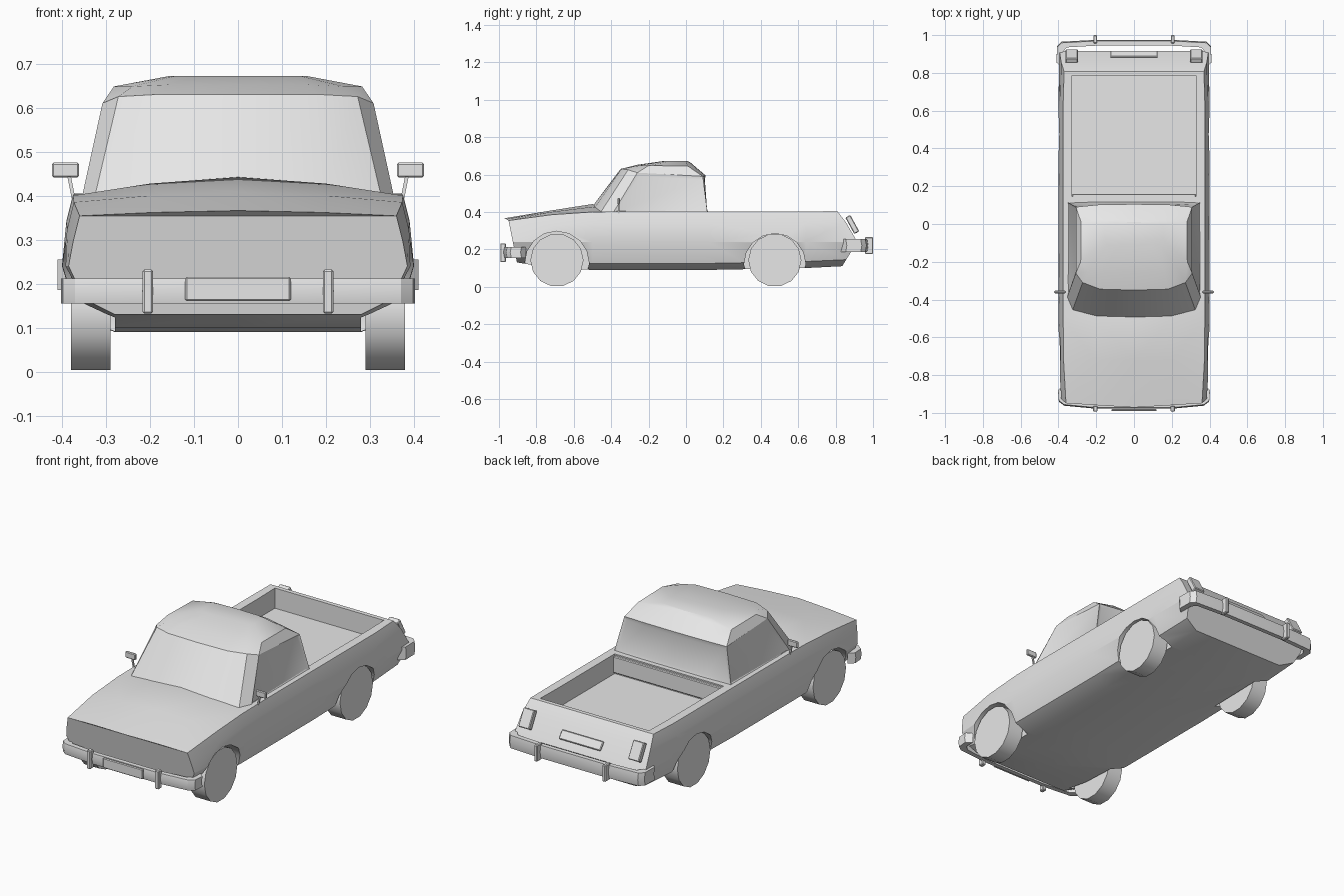
import bpy, bmesh, math
from mathutils import Matrix, Vector

if "Cube" in bpy.data.objects:
    bpy.data.objects.remove(bpy.data.objects["Cube"], do_unlink=True)

paint = bpy.data.materials.new("light_grey")
paint.use_nodes = True
paint.diffuse_color = (0.8, 0.8, 0.8, 1)
paint.node_tree.nodes["Principled BSDF"].inputs["Base Color"].default_value = (0.8, 0.8, 0.8, 1)


def finish(name, bm, angle=25):
    bmesh.ops.recalc_face_normals(bm, faces=bm.faces[:])
    mesh = bpy.data.meshes.new(name)
    bm.to_mesh(mesh)
    bm.free()
    mesh.materials.append(paint)
    obj = bpy.data.objects.new(name, mesh)
    bpy.context.collection.objects.link(obj)
    shade(obj, angle)
    return obj


def shade(obj, angle):
    bpy.ops.object.select_all(action="DESELECT")
    obj.select_set(True)
    bpy.context.view_layer.objects.active = obj
    bpy.ops.object.shade_smooth_by_angle(angle=math.radians(angle))


def loft(halves):
    """Skin mirrored half rings; each half runs centre to centre."""
    bm = bmesh.new()
    rings = []
    for half in halves:
        pts = half + [(-x, y, z) for x, y, z in half[-2:0:-1]]
        rings.append([bm.verts.new(p) for p in pts])
    n = len(rings[0])
    for a, b in zip(rings, rings[1:]):
        for i in range(n):
            j = (i + 1) % n
            bm.faces.new((a[i], a[j], b[j], b[i]))
    for ring in (rings[0], rings[-1]):
        bm.faces.new((ring[0], ring[1], ring[-1]))
        for i in range(1, n // 2 - 1):
            bm.faces.new((ring[i], ring[i + 1], ring[-i - 1], ring[-i]))
        m = n // 2
        bm.faces.new((ring[m - 1], ring[m], ring[m + 1]))
    return bm


def box(name, centre, size, tilt=0, bevel=0.004):
    bm = bmesh.new()
    bmesh.ops.create_cube(bm, size=1)
    bmesh.ops.scale(bm, vec=size, verts=bm.verts)
    if bevel:
        bmesh.ops.bevel(bm, geom=bm.edges[:], offset=bevel, segments=1, affect="EDGES")
    bm.transform(Matrix.Translation(centre) @ Matrix.Rotation(tilt, 4, "X"))
    return finish(name, bm)


def cylinder(name, x, y, z, radius, width, sides):
    bm = bmesh.new()
    bmesh.ops.create_cone(bm, cap_ends=True, segments=sides, radius1=radius,
                          radius2=radius, depth=width)
    bm.transform(Matrix.Translation((x, y, z)) @ Matrix.Rotation(math.pi / 2, 4, "Y"))
    return finish(name, bm, 40)


def cut(obj, cutter):
    mod = obj.modifiers.new("cut", "BOOLEAN")
    mod.operation = "DIFFERENCE"
    mod.solver = "EXACT"
    mod.object = cutter
    bpy.context.view_layer.objects.active = obj
    bpy.ops.object.modifier_apply(modifier=mod.name)
    bpy.data.objects.remove(cutter, do_unlink=True)


# Body: cross-sections from nose to tail
def section(y, w, bottom, shoulder, top, shift=None):
    half = [(0, bottom), (0.28, bottom), (w - 0.035, bottom + 0.035), (w, 0.24),
            (w - 0.01, shoulder - 0.06), (w - 0.025, shoulder),
            (w * 0.5, shoulder + (top - shoulder) * 0.65), (0, top)]
    return [(x, y + (shift(x, z) if shift else 0), z) for x, z in half]


def nose(x, z):
    return (0.36 - z) * 0.2 - (0.02 * (1 - x / 0.36) if z > 0.35 else 0)


def tail(x, z):
    return -0.78 * (z - 0.255) if z > 0.255 else -0.62 * (0.255 - z)


body = loft([
    section(-0.95, 0.385, 0.13, 0.354, 0.366, nose),
    section(-0.72, 0.398, 0.10, 0.385, 0.408),
    section(-0.50, 0.40, 0.09, 0.40, 0.442),
    section(-0.36, 0.40, 0.09, 0.402, 0.41),
    section(0.12, 0.40, 0.09, 0.402, 0.402),
    section(0.64, 0.40, 0.10, 0.402, 0.402),
    section(0.925, 0.395, 0.11, 0.405, 0.405, tail)])
bmesh.ops.triangulate(body, faces=body.faces[:])
body = finish("body", body)

# Load bed and wheel arches
cut(body, box("bed_cutter", (0, 0.465, 0.445), (0.655, 0.64, 0.30), bevel=0))
AXLES = (("front", -0.69, 0.125, 0.172), ("rear", 0.475, 0.12, 0.165))
for end, y, z, r in AXLES:
    for s in (-1, 1):
        cut(body, cylinder("arch_cutter", s * 0.38, y, z, r, 0.2, 16))
shade(body, 25)
box("bed_front_ledge", (0, 0.145, 0.35), (0.655, 0.03, 0.09))

# Cab: rings from the waist to the roof
cab = loft([
    [(0, -0.50, 0.43), (0.2, -0.49, 0.42), (0.325, -0.455, 0.40), (0.355, -0.39, 0.395),
     (0.352, 0.115, 0.395), (0.2, 0.12, 0.395), (0, 0.12, 0.395)],
    [(0, -0.35, 0.63), (0.18, -0.345, 0.63), (0.272, -0.31, 0.625), (0.308, -0.26, 0.61),
     (0.308, 0.09, 0.59), (0.18, 0.103, 0.595), (0, 0.105, 0.595)],
    [(0, -0.26, 0.652), (0.16, -0.255, 0.652), (0.24, -0.25, 0.648), (0.282, -0.2, 0.648),
     (0.28, 0.01, 0.645), (0.16, 0.025, 0.661), (0, 0.025, 0.663)],
    [(0, -0.12, 0.672), (0.09, -0.12, 0.672), (0.14, -0.11, 0.672), (0.155, -0.08, 0.672),
     (0.155, 0.0, 0.672), (0.1, 0.008, 0.672), (0, 0.01, 0.672)]])
cab.normal_update()
bmesh.ops.recalc_face_normals(cab, faces=cab.faces[:])
# Recessed side and rear glass
for axis in (Vector((1, 0, 0)), Vector((-1, 0, 0)), Vector((0, 1, 0))):
    glass = [f for f in cab.faces if f.normal.dot(axis) > 0.9
             and 0.45 < f.calc_center_median().z < 0.56]
    bmesh.ops.inset_region(cab, faces=glass, thickness=0.022, depth=-0.006)
finish("cab", cab)


# Bumpers: a band wrapped round each end
def bumper(name, sign, path, low, high, depth):
    bm = bmesh.new()
    full = [(-x, y) for x, y in reversed(path)] + path
    rows = []
    for x, y in full:
        k = 1 - depth / 0.40
        inner = (x * k, sign * (y - depth))
        mid = (low + high) / 2
        rows.append([bm.verts.new(p) for p in (
            (*inner, low), (x, sign * (y - 0.006), low), (x, sign * y, mid),
            (x, sign * (y - 0.006), high), (*inner, high))])
    for a, b in zip(rows, rows[1:]):
        for i in range(5):
            bm.faces.new((a[i], a[(i + 1) % 5], b[(i + 1) % 5], b[i]))
    bm.faces.new(rows[0])
    bm.faces.new(rows[-1])
    finish(name, bm)


bumper("front_bumper", -1, [(0.2, 0.978), (0.37, 0.962), (0.398, 0.94), (0.402, 0.885)],
       0.155, 0.212, 0.03)
bumper("rear_bumper", 1, [(0.2, 0.975), (0.385, 0.965), (0.408, 0.94), (0.41, 0.86)],
       0.185, 0.255, 0.03)

# Number plates
box("front_plate", (0, -0.985, 0.188), (0.24, 0.012, 0.055))
box("rear_plate", (0, 0.898, 0.307), (0.25, 0.012, 0.05), tilt=0.66)

for side, s in (("left", 1), ("right", -1)):
    # Overriders
    box("front_overrider_" + side, (s * 0.205, -0.978, 0.182), (0.024, 0.03, 0.10))
    box("rear_overrider_" + side, (s * 0.205, 0.978, 0.22), (0.02, 0.044, 0.09))
    # Tail lamps
    box("tail_lamp_" + side, (s * 0.33, 0.889, 0.333), (0.065, 0.03, 0.10), tilt=0.5)
    # Door mirrors
    box("mirror_" + side, (s * 0.392, -0.36, 0.458), (0.062, 0.014, 0.034))
    stalk = box("mirror_stalk_" + side, (0, 0, 0), (0.008, 0.008, 0.065), bevel=0)
    stalk.location = (s * 0.379, -0.36, 0.42)
    stalk.rotation_euler = (0, s * 0.2, 0)
    # Wheels
    for end, y, z, r in AXLES:
        cylinder(end + "_wheel_" + side, s * 0.335, y, 0.142, 0.142, 0.09, 14)
